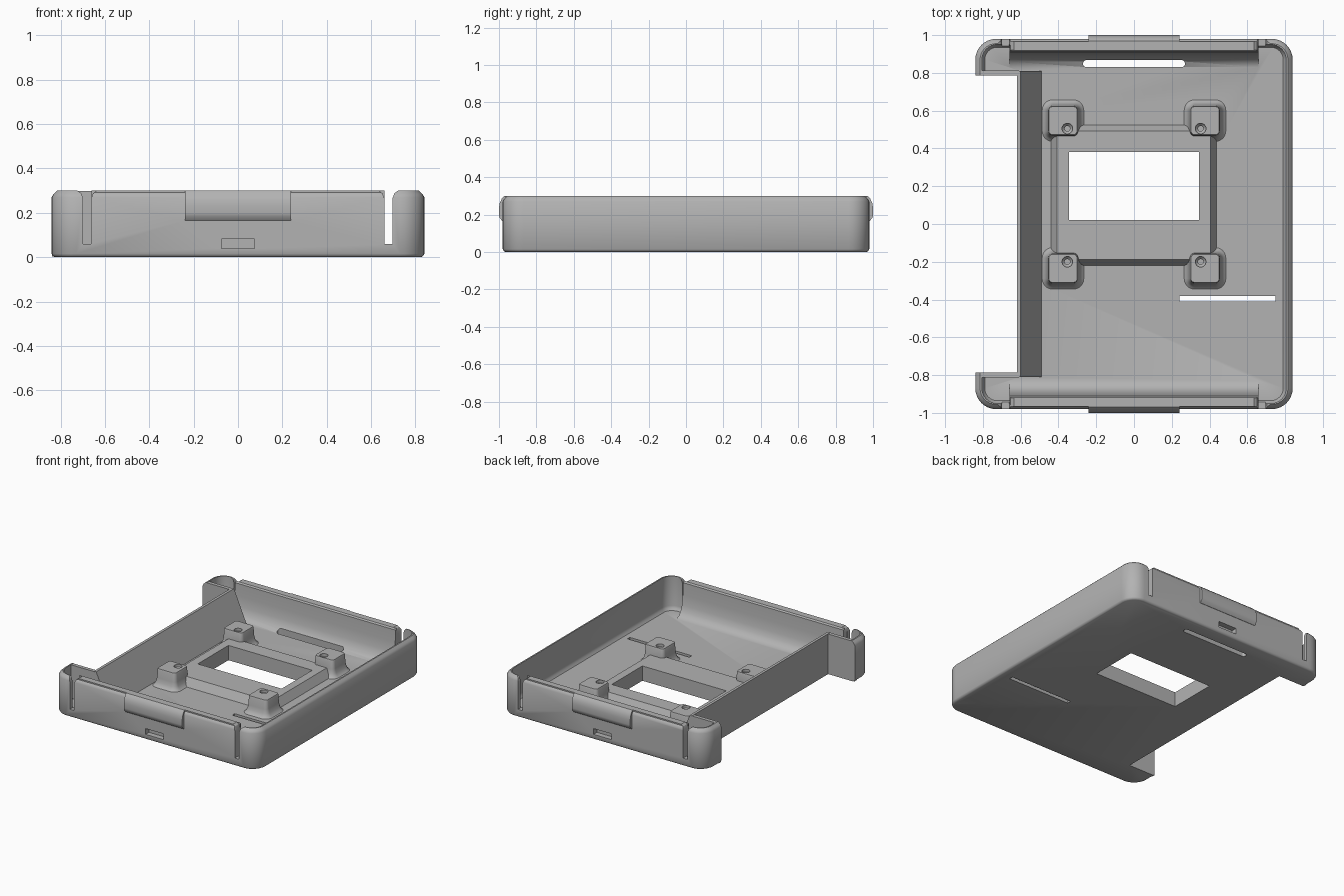
import bpy, bmesh, math
from mathutils import Vector

if "Cube" in bpy.data.objects:
    bpy.data.objects.remove(bpy.data.objects["Cube"], do_unlink=True)

grey = bpy.data.materials.new("matte_grey")
grey.use_nodes = True
colour = (0.45, 0.45, 0.45, 1)
grey.diffuse_color = colour
grey.node_tree.nodes["Principled BSDF"].inputs["Base Color"].default_value = colour

FLOOR, TOP = 0.05, 0.30


def finish(name, bm):
    bmesh.ops.recalc_face_normals(bm, faces=bm.faces)
    mesh = bpy.data.meshes.new(name)
    bm.to_mesh(mesh)
    bm.free()
    mesh.materials.append(grey)
    obj = bpy.data.objects.new(name, mesh)
    bpy.context.collection.objects.link(obj)
    return obj


def rounded_rect(x0, x1, y0, y1, r, steps=8):
    corners = [(x1 - r, y1 - r), (x0 + r, y1 - r), (x0 + r, y0 + r), (x1 - r, y0 + r)]
    return [(cx + r * math.cos(a), cy + r * math.sin(a))
            for q, (cx, cy) in enumerate(corners)
            for a in [(q + i / steps) * math.pi / 2 for i in range(steps + 1)]]


def loft(name, rect, r, levels):
    """Stack rounded rectangles; levels are (z, inset)."""
    bm = bmesh.new()
    x0, x1, y0, y1 = rect
    rings = []
    for z, d in levels:
        pts = rounded_rect(x0 + d, x1 - d, y0 + d, y1 - d, max(r - d, 0.004))
        rings.append([bm.verts.new((x, y, z)) for x, y in pts])
    for a, b in zip(rings, rings[1:]):
        for i in range(len(a)):
            j = (i + 1) % len(a)
            bm.faces.new((a[i], a[j], b[j], b[i]))
    bm.faces.new(rings[0])
    bm.faces.new(rings[-1])
    return finish(name, bm)


def prism(name, profile, axis, start, end):
    """Extrude a (horizontal, z) profile along x or y."""
    bm = bmesh.new()
    place = (lambda h, z: (start, h, z)) if axis == "x" else (lambda h, z: (h, start, z))
    face = bm.faces.new([bm.verts.new(place(h, z)) for h, z in profile])
    out = bmesh.ops.extrude_face_region(bm, geom=[face])
    step = Vector((end - start, 0, 0) if axis == "x" else (0, end - start, 0))
    bmesh.ops.translate(bm, vec=step,
                        verts=[v for v in out["geom"] if isinstance(v, bmesh.types.BMVert)])
    return finish(name, bm)


def box(name, x0, x1, y0, y1, z0, z1):
    return prism(name, [(x0, z0), (x1, z0), (x1, z1), (x0, z1)], "y", y0, y1)


def combine(target, tool, operation):
    mod = target.modifiers.new("combine", "BOOLEAN")
    mod.operation, mod.solver, mod.object = operation, "EXACT", tool
    bpy.context.view_layer.objects.active = target
    bpy.ops.object.modifier_apply(modifier=mod.name)
    bpy.data.objects.remove(tool, do_unlink=True)


# Tray shell with softened bottom edge and bevelled rim
case = loft("case", (-0.84, 0.84, -0.98, 0.98), 0.11,
            [(0, 0.015), (0.005, 0.006), (0.015, 0), (0.27, 0), (0.285, 0.009), (TOP, 0.025)])


def add(tool):
    combine(case, tool, "UNION")


def cut(tool):
    combine(case, tool, "DIFFERENCE")


cut(loft("cavity", (-0.805, 0.805, -0.95, 0.95), 0.08,
         [(FLOOR, 0.015), (FLOOR + 0.015, 0.004), (0.08, 0), (0.4, 0)]))
cut(box("side_notch", -1, -0.62, -0.785, 0.785, -0.1, 0.5))

# Sloped side wall and the walls closing the corner pockets
add(prism("sloped_wall", [(-0.62, 0.002), (-0.62, TOP), (-0.60, TOP), (-0.49, FLOOR),
                          (-0.49, 0.002)], "y", -0.81, 0.81))
for s in (-1, 1):
    add(prism("pocket_wall", [(-0.838, 0.004), (-0.838, 0.27), (-0.815, 0.298),
                              (-0.61, 0.298), (-0.61, 0.004)], "y", s * 0.785, s * 0.812))

# Curved inner rails, outer clips, and the openings on both ends
for s in (-1, 1):
    rail = [(0.965, 0.02), (0.965, TOP), (0.918, TOP), (0.91, 0.29), (0.905, 0.2),
            (0.895, 0.13), (0.88, 0.09), (0.86, 0.065), (0.83, FLOOR), (0.83, 0.02)]
    add(prism("inner_rail", [(s * y, z) for y, z in rail], "x", -0.66, 0.66))
    clip = [(0.96, 0.165), (0.982, 0.165), (0.998, 0.185), (1.0, 0.2), (1.0, 0.235),
            (0.996, 0.26), (0.985, 0.285), (0.97, TOP), (0.96, TOP)]
    add(prism("outer_clip", [(s * y, z) for y, z in clip], "x", -0.24, 0.24))
    for cx in (-0.68, 0.678):
        half = [(0.018, 0.06), (0.018, 0.265), (0.027, 0.288), (0.045, 0.301), (0.045, 0.4)]
        profile = [(cx + w, z) for w, z in half] + [(cx - w, z) for w, z in reversed(half)]
        cut(prism("flex_slot", profile, "y", s * 0.92, s * 1.1))
    cut(box("latch_recess", -0.075, 0.075, s * 0.94, s * 1.1, 0.04, 0.083))

# Raised platform with four flared posts
add(loft("platform", (-0.44, 0.437, -0.22, 0.525), 0.01, [(0.03, 0), (FLOOR, 0), (0.11, 0.033)]))
for cx in (-0.376, 0.376):
    for cy, hole_y in ((0.547, 0.505), (-0.235, -0.2)):
        h = 0.11
        add(loft("post", (cx - h, cx + h, cy - h, cy + h), 0.055,
                 [(0.03, 0), (FLOOR, 0), (0.06, 0.012), (0.08, 0.022), (0.11, 0.029),
                  (0.165, 0.032), (0.175, 0.036)]))
        hx, r = math.copysign(0.353, cx), 0.028
        cut(loft("screw_hole", (hx - r, hx + r, hole_y - r, hole_y + r), r,
                 [(0.08, 0.014), (0.14, 0.014), (0.155, 0), (0.3, 0)]))

# Openings through the floor
cut(box("window", -0.345, 0.345, 0.02, 0.38, -0.1, 0.4))
cut(box("narrow_slit", 0.24, 0.75, -0.41, -0.382, -0.1, 0.2))
cut(loft("strap_slot", (-0.27, 0.27, 0.83, 0.868), 0.0185, [(-0.1, 0), (0.2, 0)]))

bpy.ops.object.select_all(action="DESELECT")
case.select_set(True)
bpy.context.view_layer.objects.active = case
bpy.ops.object.shade_smooth_by_angle(angle=math.radians(32))
